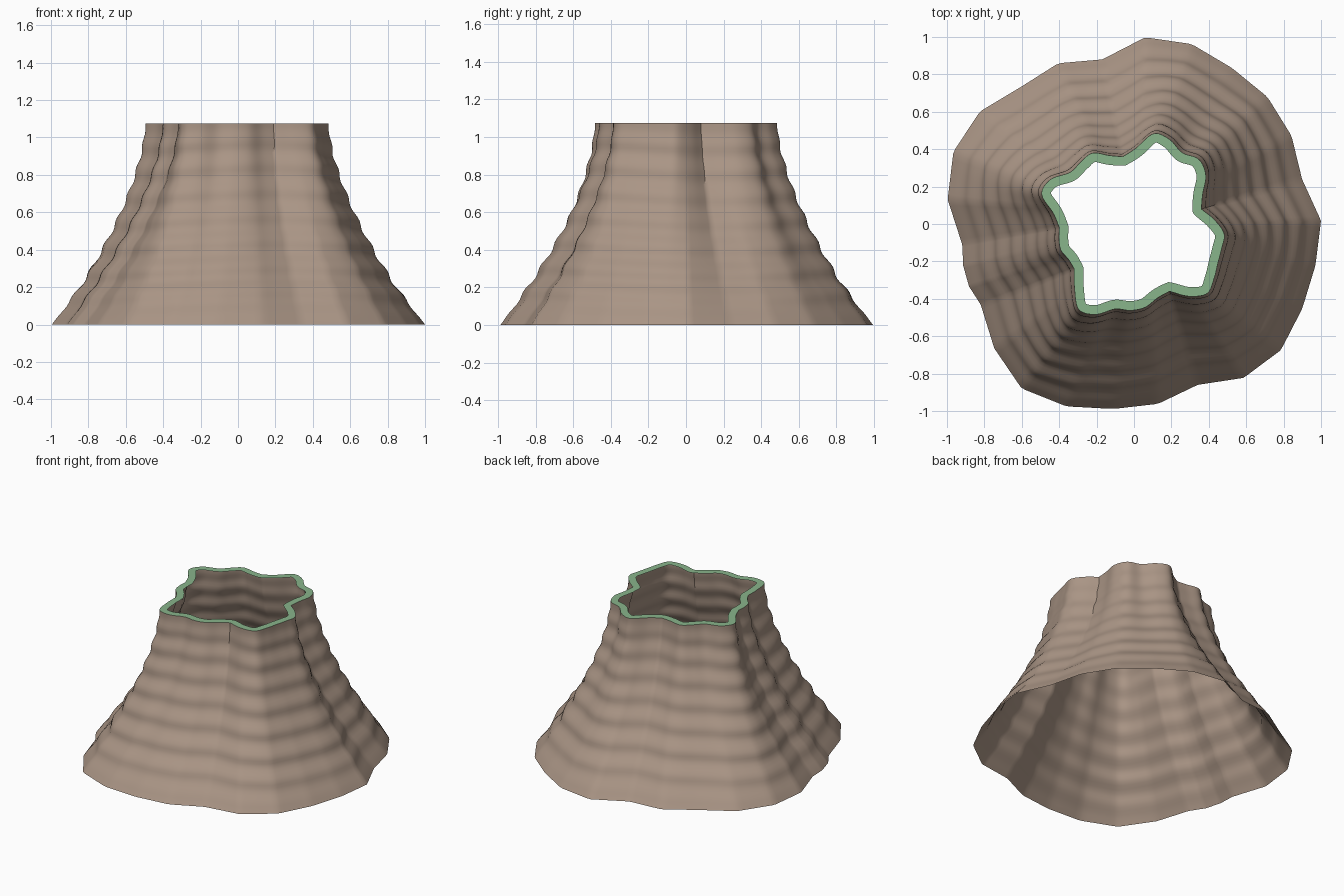
import bpy, bmesh, math
from mathutils import Vector

if "Cube" in bpy.data.objects:
    bpy.data.objects.remove(bpy.data.objects["Cube"])

H = 1.075

# Each lobe between two creases: start angle and evenly spaced radii, at the base and the top
BASE = [(14.9, [.93, .965, .985, .985, 1.01, 1.0]),
        (100.9, [.896, .95, .95, 1.02, 1.04, 1.005]),
        (186.8, [.925, .94, .943]),
        (207.7, [.926, 1.0, 1.065, 1.04, .995, .97]),
        (291.6, [.925, 1.01, 1.035, 1.007, .995, 1.0])]
TOP = [(12.5, [.369, .40, .465, .49, .46, .49, .495, .405]),
       (99.5, [.365, .39, .44, .437, .44, .505, .52, .435]),
       (182.9, [.40, .41, .415, .398]),
       (216.9, [.40, .467, .545, .525, .466, .463, .45, .415]),
       (297.8, [.407, .485, .54, .518, .495, .487, .485, .43])]


def lobe_points(table, i):
    """Corner points of one lobe, ending on the next crease."""
    a0, radii = table[i]
    a1, following = table[(i + 1) % len(table)]
    span = (a1 - a0) % 360
    rs = radii + following[:1]
    out = []
    for k, r in enumerate(rs):
        a = math.radians(a0 + span * k / len(radii))
        out.append(Vector((r * math.cos(a), r * math.sin(a))))
    return out


def resample(P, n, smooth):
    """n points evenly along a polyline, optionally as a Catmull-Rom curve."""
    if smooth:
        Q = [P[0] * 2 - P[1]] + P + [P[-1] * 2 - P[-2]]
        fine = []
        for i in range(1, len(Q) - 2):
            a, b, c, d = Q[i-1:i+3]
            for k in range(6):
                t = k / 6
                fine.append(.5 * (2*b + (c-a)*t + (2*a-5*b+4*c-d)*t*t + (3*b-a-3*c+d)*t**3))
        P = fine + [P[-1]]
    L = [0]
    for a, b in zip(P, P[1:]):
        L.append(L[-1] + (b - a).length)
    out, j = [], 0
    for i in range(n):
        s = L[-1] * i / n
        while L[j+1] < s:
            j += 1
        out.append(P[j].lerp(P[j+1], (s - L[j]) / (L[j+1] - L[j])))
    return out


def material(name, col):
    m = bpy.data.materials.new(name)
    m.diffuse_color = (*col, 1)
    m.use_nodes = True
    m.node_tree.nodes["Principled BSDF"].inputs["Base Color"].default_value = m.diffuse_color
    return m


def make(name, rings, mat):
    bm = bmesh.new()
    V = [[bm.verts.new(p) for p in r] for r in rings]
    n = len(V[0])
    for a, b in zip(V, V[1:]):
        for i in range(n):
            k = (i + 1) % n
            bm.faces.new((a[i], a[k], b[k], b[i]))
    me = bpy.data.meshes.new(name)
    bm.to_mesh(me)
    bm.free()
    me.materials.append(mat)
    ob = bpy.data.objects.new(name, me)
    bpy.context.collection.objects.link(ob)
    return ob


base, top = [], []
for i in range(len(BASE)):
    n = 8 * len(BASE[i][1])
    base += resample(lobe_points(BASE, i), n, False)
    top += resample(lobe_points(TOP, i), n, True)

# Flared, rippled bark wall
rings = []
N = 56
for j in range(N + 1):
    z = H * j / N
    t = 1 - (1 - z / H) ** 1.57
    env = min(1, z / .2, (H - z) / .12)
    ring = []
    for b, c in zip(base, top):
        p = b.lerp(c, t)
        ang = math.atan2(p.y, p.x)
        r = 1 + env * .011 * math.sin(2 * math.pi * z / .135 + .9 * math.sin(2 * ang + 1))
        ring.append((p.x * r, p.y * r, z))
    rings.append(ring)
wall = make("stump_wall", rings, material("bark brown", (.40, .30, .235)))
bpy.context.view_layer.objects.active = wall
wall.select_set(True)
bpy.ops.object.shade_smooth_by_angle(angle=math.radians(40))

# Flat green rim, inset along the outline normal
n = len(top)
inner = []
for i in range(n):
    d = (top[(i + 3) % n] - top[i - 3]).normalized()
    inner.append(top[i] + Vector((-d.y, d.x)) * .05)
make("top_rim", [[(p.x, p.y, H) for p in top], [(p.x, p.y, H) for p in inner]],
     material("rim green", (.25, .46, .26)))
